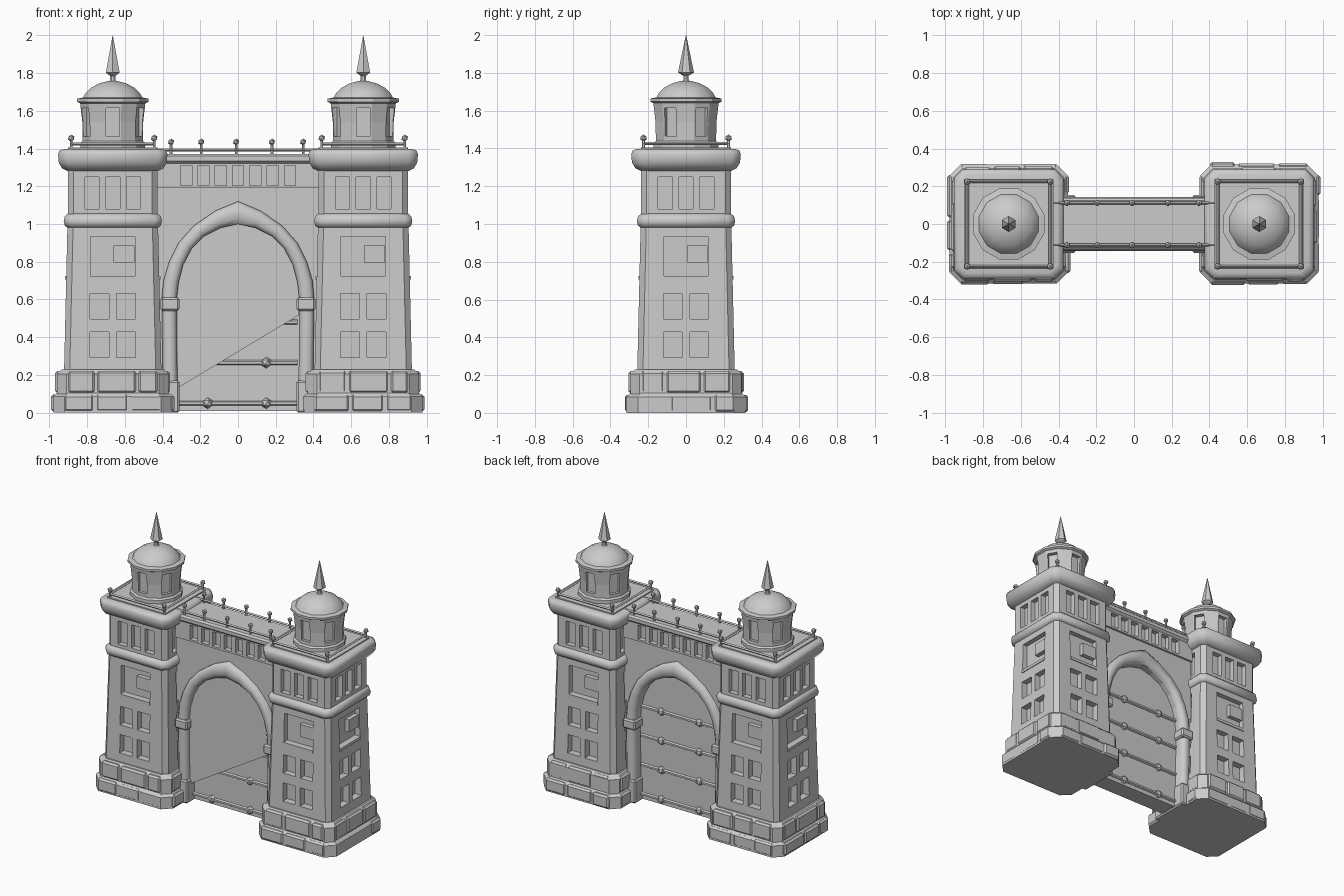
import bpy, bmesh, math, random
from mathutils import Matrix, Vector

if "Cube" in bpy.data.objects:
    bpy.data.objects.remove(bpy.data.objects["Cube"])

random.seed(4)
CX = 0.664  # tower centre distance


def finish(name, bm, smooth=None):
    bmesh.ops.recalc_face_normals(bm, faces=bm.faces[:])
    me = bpy.data.meshes.new(name)
    bm.to_mesh(me)
    bm.free()
    ob = bpy.data.objects.new(name, me)
    bpy.context.collection.objects.link(ob)
    if smooth:
        select(ob)
        bpy.ops.object.shade_smooth_by_angle(angle=math.radians(smooth))
    return ob


def select(ob):
    bpy.ops.object.select_all(action='DESELECT')
    ob.select_set(True)
    bpy.context.view_layer.objects.active = ob


def skin(name, rings, smooth=None):
    """Join closed rings of points into a capped solid."""
    bm = bmesh.new()
    vs = [[bm.verts.new(p) for p in r] for r in rings]
    n = len(vs[0])
    for a, b in zip(vs, vs[1:]):
        for i in range(n):
            j = (i + 1) % n
            bm.faces.new((a[i], a[j], b[j], b[i]))
    bm.faces.new(vs[0])
    bm.faces.new(vs[-1])
    return finish(name, bm, smooth)


def square_tier(name, cx, profile, ch, smooth=None):
    """Square solid with clipped corners; profile is (half width, z)."""
    rings = []
    for h, z in profile:
        k = h - ch
        pts = [(h, -k), (h, k), (k, h), (-k, h), (-h, k), (-h, -k), (-k, -h), (k, -h)]
        rings.append([(cx + x, y, z) for x, y in pts])
    return skin(name, rings, smooth)


def lathe(name, cx, profile, n, smooth=None):
    return skin(name, [[(cx + r * math.cos(2 * math.pi * (i + .5) / n),
                         r * math.sin(2 * math.pi * (i + .5) / n), z) for i in range(n)]
                       for r, z in profile], smooth)


def add_box(bm, loc, size, rot=0, centre=(0, 0, 0)):
    m = (Matrix.Translation(centre) @ Matrix.Rotation(rot, 4, 'Z')
         @ Matrix.Translation(loc) @ Matrix.Diagonal((*size, 1)))
    bmesh.ops.create_cube(bm, size=1, matrix=m)


def add_ball(bm, loc, r):
    bmesh.ops.create_icosphere(bm, subdivisions=1, radius=r, matrix=Matrix.Translation(loc))


def add_rod(bm, a, b, r, n=6):
    a, b = Vector(a), Vector(b)
    m = Matrix.Translation((a + b) / 2) @ (b - a).to_track_quat('Z', 'Y').to_matrix().to_4x4()
    bmesh.ops.create_cone(bm, cap_ends=True, segments=n, radius1=r, radius2=r,
                          depth=(b - a).length, matrix=m)


def carve(ob, bm):
    cutter = finish("cutter", bm)
    cutter.hide_render = True
    mod = ob.modifiers.new("recess", 'BOOLEAN')
    mod.operation, mod.solver, mod.object = 'DIFFERENCE', 'EXACT', cutter
    select(ob)
    bpy.ops.object.modifier_apply(modifier=mod.name)
    bpy.data.objects.remove(cutter)


def bevel(ob, width):
    mod = ob.modifiers.new("bevel", 'BEVEL')
    mod.width, mod.segments = width, 1


def stone_course(name, cx, half, z0, z1):
    """Uneven stones laid around the tower foot."""
    bm = bmesh.new()
    for s in range(4):
        cuts = [-half + .05, random.uniform(-.12, -.02), random.uniform(.08, .16), half - .05]
        for a, b in zip(cuts, cuts[1:]):
            d = random.uniform(.0, .014)
            add_box(bm, ((a + b) / 2, -half + .03 - d, (z0 + z1) / 2),
                    (b - a - .01, .06, z1 - z0 - .008), s * math.pi / 2, (cx, 0, 0))
    bevel(finish(name, bm), .012)


def tower(side, cx):
    # stone foot
    square_tier(side + "_foot_lower", cx, [(.315, 0), (.315, .085), (.295, .105)], .06)
    square_tier(side + "_foot_upper", cx, [(.295, .1), (.295, .205), (.27, .23)], .05)
    stone_course(side + "_foot_stones_lower", cx, .315, 0, .1)
    stone_course(side + "_foot_stones_upper", cx, .293, .1, .225)

    # shaft with recessed panel and four small windows per face
    shaft = square_tier(side + "_shaft", cx, [(.258, .22), (.24, 1.0)], .03)
    bm = bmesh.new()
    holes = [(0, .83, .235, .21)] + [(u, z, .1, .135) for u in (-.07, .07) for z in (.36, .565)]
    for s in range(4):
        for u, z, w, h in holes:
            add_box(bm, (u, -.25, z), (w, .09, h), s * math.pi / 2, (cx, 0, 0))
    carve(shaft, bm)

    # window trim inside the panel
    bm = bmesh.new()
    for s in range(4):
        add_box(bm, (.06, -.217, .84), (.11, .04, .09), s * math.pi / 2, (cx, 0, 0))
        add_box(bm, (0, -.235, .715), (.24, .035, .02), s * math.pi / 2, (cx, 0, 0))
    finish(side + "_window_trim", bm)

    # middle band, upper storey, cornice
    square_tier(side + "_band", cx, [(.24, .98), (.255, .992), (.26, 1.015), (.255, 1.04), (.238, 1.055)], .035, 50)
    upper = square_tier(side + "_upper_storey", cx, [(.238, 1.04), (.238, 1.31)], .03)
    bm = bmesh.new()
    for s in range(4):
        for u in (-.11, 0, .11):
            add_box(bm, (u, -.24, 1.165), (.075, .08, .17), s * math.pi / 2, (cx, 0, 0))
    carve(upper, bm)
    square_tier(side + "_cornice", cx, [(.238, 1.28), (.268, 1.295), (.286, 1.325), (.29, 1.37),
                                        (.282, 1.39), (.26, 1.397)], .045, 50)

    # roof deck and corner posts
    square_tier(side + "_roof_deck", cx, [(.238, 1.39), (.238, 1.405)], .005)
    bm = bmesh.new()
    c = [(cx + .22 * x, .225 * y) for x, y in ((1, 1), (-1, 1), (-1, -1), (1, -1))]
    for i, (x, y) in enumerate(c):
        add_rod(bm, (x, y, 1.39), (x, y, 1.455), .009)
        add_ball(bm, (x, y, 1.455), .019)
        add_rod(bm, (x, y, 1.425), (*c[(i + 1) % 4], 1.425), .008, 4)
    finish(side + "_roof_railing", bm)

    # turret drum with niches
    drum = lathe(side + "_turret", cx, [(.178, 1.4), (.178, 1.43), (.165, 1.44), (.167, 1.54), (.18, 1.65)], 12)
    bm = bmesh.new()
    for i in range(6):
        add_box(bm, (0, -.17, 1.54), (.07, .06, .15), i * math.pi / 3, (cx, 0, 0))
    carve(drum, bm)
    lathe(side + "_turret_cornice", cx, [(.18, 1.64), (.195, 1.648), (.195, 1.664), (.165, 1.67)], 12)

    # dome and spire
    lathe(side + "_dome", cx, [(.165, 1.665), (.15, 1.692), (.12, 1.722), (.075, 1.745), (.03, 1.757)], 12, 60)
    lathe(side + "_spire_stem", cx, [(.024, 1.75), (.015, 1.765), (.015, 1.8)], 8)
    lathe(side + "_spire", cx, [(.015, 1.785), (.042, 1.802), (.026, 1.88), (.001, 2.0)], 6)


tower("left", -CX)
tower("right", CX)

# arch outline, right half: inner and outer edge
inner = [(.32, 0), (.325, .6), (.315, .69), (.29, .785), (.245, .87), (.18, .935), (.09, .98)]
outer = [(.395, 0), (.405, .6), (.395, .7), (.365, .8), (.315, .9), (.235, .99), (.12, 1.07)]
full = lambda half, top: [(-x, z) for x, z in half] + [(0, top)] + half[::-1]
arch_in, arch_out = full(inner, 1.0), full(outer, 1.12)


def plate(name, outline, y0, y1):
    return skin(name, [[(x, y, z) for x, z in outline] for y in (y0, y1)])


# curtain wall with arched opening
plate("curtain_wall", [(.43, 0), (.43, 1.2), (-.43, 1.2), (-.43, 0)] + arch_in, -.105, .105)

# rounded arch moulding
section = [(0, -.12), (.25, -.142), (.75, -.142), (1, -.12), (1, .12), (.75, .142), (.25, .142), (0, .12)]
skin("arch_moulding", [[(a[0] + (b[0] - a[0]) * t, y, a[1] + (b[1] - a[1]) * t) for t, y in section]
                       for a, b in zip(arch_in, arch_out)], 50)

# imposts and plinths of the arch
bm = bmesh.new()
for s in (-1, 1):
    add_box(bm, (s * .36, 0, .575), (.1, .31, .07))
    add_box(bm, (s * .36, 0, .085), (.1, .3, .17))
bevel(finish("arch_blocks", bm), .01)

# frieze with recesses, ledge and cornice
frieze = plate("frieze", [(.43, 1.19), (.43, 1.34), (-.43, 1.34), (-.43, 1.19)], -.12, .12)
bm = bmesh.new()
for i in range(7):
    for s in (-1, 1):
        add_box(bm, (-.275 + i * .0917, s * .12, 1.257), (.06, .07, .105))
carve(frieze, bm)
skin("wall_cornice", [[(x, y, z) for y, z in ((-.12, 1.32), (-.137, 1.335), (-.137, 1.36), (-.125, 1.372),
                                              (.125, 1.372), (.137, 1.36), (.137, 1.335), (.12, 1.32))]
                      for x in (-.43, .43)])

# wall-top railing
bm = bmesh.new()
for y in (-.112, .112):
    add_rod(bm, (-.44, y, 1.392), (.44, y, 1.392), .008, 4)
    for x in (-.355, -.195, -.01, .18, .345):
        add_rod(bm, (x, y, 1.36), (x, y, 1.435), .008)
        add_ball(bm, (x, y, 1.435), .018)
finish("wall_railing", bm)

# gate leaf with studded bars
plate("gate", [(-.325, .01)] + arch_in[1:-1] + [(.325, .01)], -.065, .065)
bm = bmesh.new()
for y in (-.07, .07):
    for z in (.05, .265, .48, .695):
        add_rod(bm, (-.315, y, z), (.315, y, z), .013)
        for x in (-.16, .15):
            add_ball(bm, (x, y, z), .03)
finish("gate_bars", bm)

# slanted front panel covering the upper gate
plate("gate_front_panel", [(-.32, .13)] + arch_in[1:-1] + [(.32, .515)], -.102, -.065)
